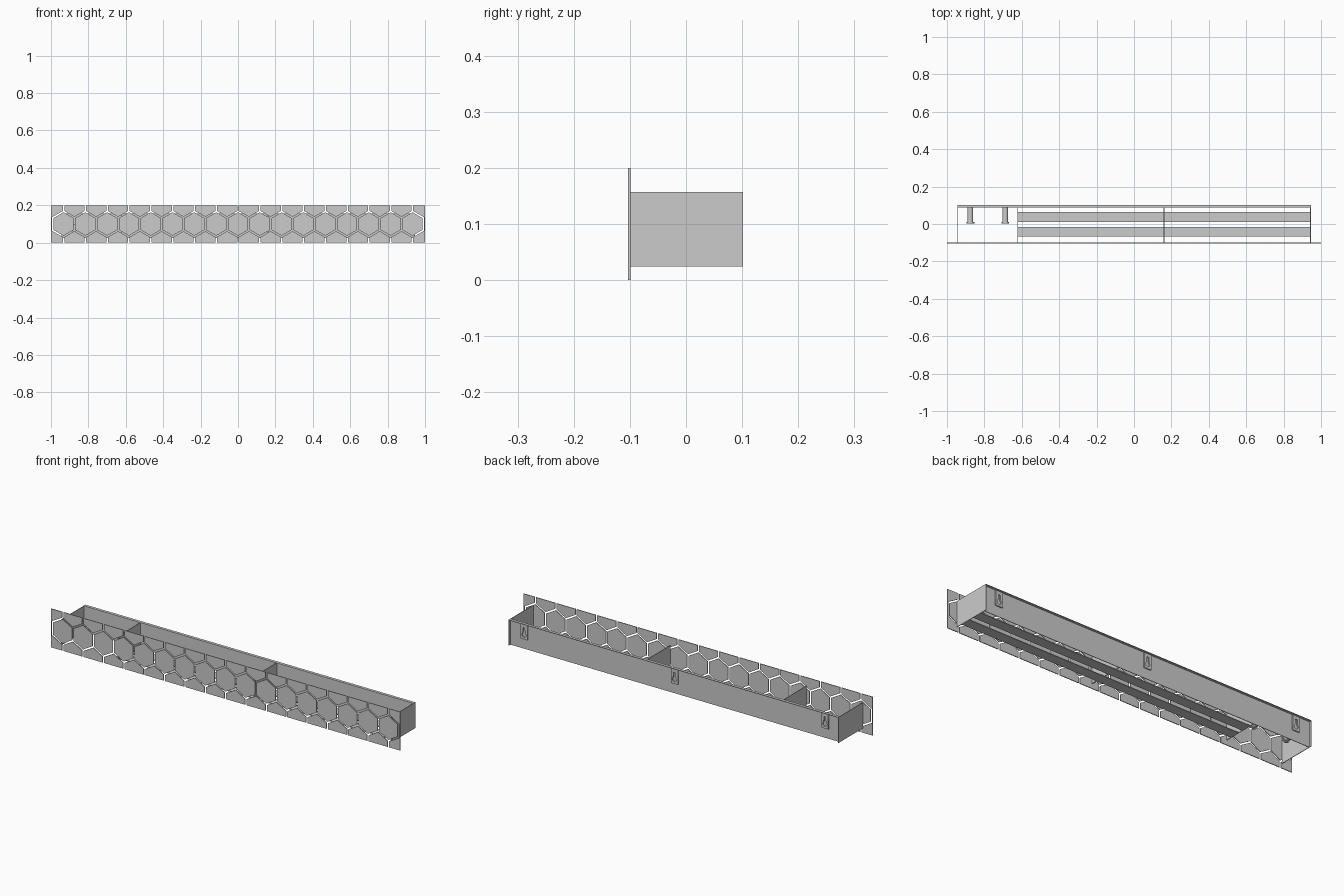
import bpy, bmesh, math

if "Cube" in bpy.data.objects:
    bpy.data.objects.remove(bpy.data.objects["Cube"])

PITCH = 0.1166            # spacing of the hexagons
R = PITCH / math.sqrt(3)  # hexagon radius
GAP = 0.004               # half width of a slit
RISE = GAP / math.cos(math.pi / 6)
MID, TOP = 0.1, 0.2


def add_mesh(name, bm):
    bmesh.ops.recalc_face_normals(bm, faces=bm.faces)
    mesh = bpy.data.meshes.new(name)
    bm.to_mesh(mesh)
    bm.free()
    obj = bpy.data.objects.new(name, mesh)
    bpy.context.collection.objects.link(obj)
    return obj


def prism(bm, points, y0, y1):
    """Extrude an (x, z) outline from y0 to y1."""
    face = bm.faces.new([bm.verts.new((x, y0, z)) for x, z in points])
    out = bmesh.ops.extrude_face_region(bm, geom=[face])["geom"]
    verts = [v for v in out if isinstance(v, bmesh.types.BMVert)]
    bmesh.ops.translate(bm, verts=verts, vec=(0, y1 - y0, 0))


def box(name, x, y, z):
    bm = bmesh.new()
    prism(bm, [(x[0], z[0]), (x[1], z[0]), (x[1], z[1]), (x[0], z[1])], *y)
    return add_mesh(name, bm)


def cylinder(name, x, z, r, y0, y1):
    bpy.ops.mesh.primitive_cylinder_add(
        vertices=32, radius=r, depth=y1 - y0,
        location=(x, (y0 + y1) / 2, z), rotation=(math.pi / 2, 0, 0))
    bpy.context.object.name = name
    bpy.ops.object.shade_smooth_by_angle()


# Front panel: hexagon tiles with filler tiles above and below
bm = bmesh.new()
centres = [(i - 8) * PITCH for i in range(17)]
for cx in centres:
    prism(bm, [(cx + (R - RISE) * math.sin(k * math.pi / 3),
                MID + (R - RISE) * math.cos(k * math.pi / 3)) for k in range(6)],
          -0.103, -0.099)
tip, valley = R + RISE - GAP * math.tan(math.pi / 6), R / 2 + RISE
for s in (1, -1):
    for a, b in zip(centres, centres[1:]):
        pts = [(a + GAP, 0.1), (a + GAP, tip), ((a + b) / 2, valley),
               (b - GAP, tip), (b - GAP, 0.1)]
        prism(bm, [(x, MID + s * h) for x, h in pts], -0.103, -0.099)
    for e in (1, -1):
        edge = centres[-1] + PITCH / 2
        pts = [(centres[-1] + GAP, 0.1), (centres[-1] + GAP, tip),
               (edge, valley), (1, valley), (1, 0.1)]
        prism(bm, [(e * x, MID + s * h) for x, h in pts], -0.103, -0.099)
# End slivers beside the outermost hexagons
for e in (1, -1):
    prism(bm, [(e * x, z) for x, z in
               [(0.995, MID - valley), (1, MID - valley),
                (1, MID + valley), (0.995, MID + valley)]], -0.103, -0.099)
add_mesh("hexagon_front_panel", bm)

# Box walls and dividers
Z0, Z1 = 0.024, 0.157
box("left_wall", (-0.945, -0.942), (-0.099, 0.102), (Z0, Z1))
box("right_wall", (0.942, 0.945), (-0.099, 0.102), (Z0, Z1))
box("back_wall", (-0.942, 0.942), (0.087, 0.090), (Z0, Z1))
box("back_top_flange", (-0.942, 0.942), (0.090, 0.102), (Z1 - 0.003, Z1))
box("left_divider", (-0.622, -0.619), (-0.099, 0.087), (Z0, Z1))
box("middle_divider", (0.158, 0.162), (-0.099, 0.087), (Z0, Z1))

# Floor slats, leaving the left compartment open below
box("front_slat", (-0.619, 0.942), (-0.068, -0.015), (Z0, Z0 + 0.004))
box("rear_slat", (-0.619, 0.942), (0.011, 0.065), (Z0, Z0 + 0.004))

# Hanging pegs in the open compartment
for x in (-0.875, -0.688):
    cylinder("peg_shaft", x, 0.08, 0.015, 0.008, 0.088)
    cylinder("peg_cap", x, 0.08, 0.021, 0.003, 0.010)


# Keyhole hanger plates on the back
def hanger(x):
    cu = bpy.data.curves.new("keyhole_hanger", "CURVE")
    cu.dimensions, cu.fill_mode, cu.extrude = "2D", "BOTH", 0.003
    plate = [(-0.02, -0.038), (0.02, -0.038), (0.02, 0.038), (-0.02, 0.038)]
    hole = [(0.012 * math.cos(math.radians(a)), -0.015 + 0.012 * math.sin(math.radians(a)))
            for a in range(120, 421, 20)]
    hole += [(0.005, 0.022), (-0.005, 0.022)]
    for pts in (plate, hole):
        sp = cu.splines.new("POLY")
        sp.points.add(len(pts) - 1)
        for p, (u, v) in zip(sp.points, pts):
            p.co = (u, v, 0, 1)
        sp.use_cyclic_u = True
    obj = bpy.data.objects.new("keyhole_hanger", cu)
    obj.location = (x, 0.093, 0.113)
    obj.rotation_euler = (math.pi / 2, 0, 0)
    bpy.context.collection.objects.link(obj)
    bpy.ops.object.select_all(action="DESELECT")
    obj.select_set(True)
    bpy.context.view_layer.objects.active = obj
    bpy.ops.object.convert(target="MESH")


for x in (-0.862, 0, 0.862):
    hanger(x)
